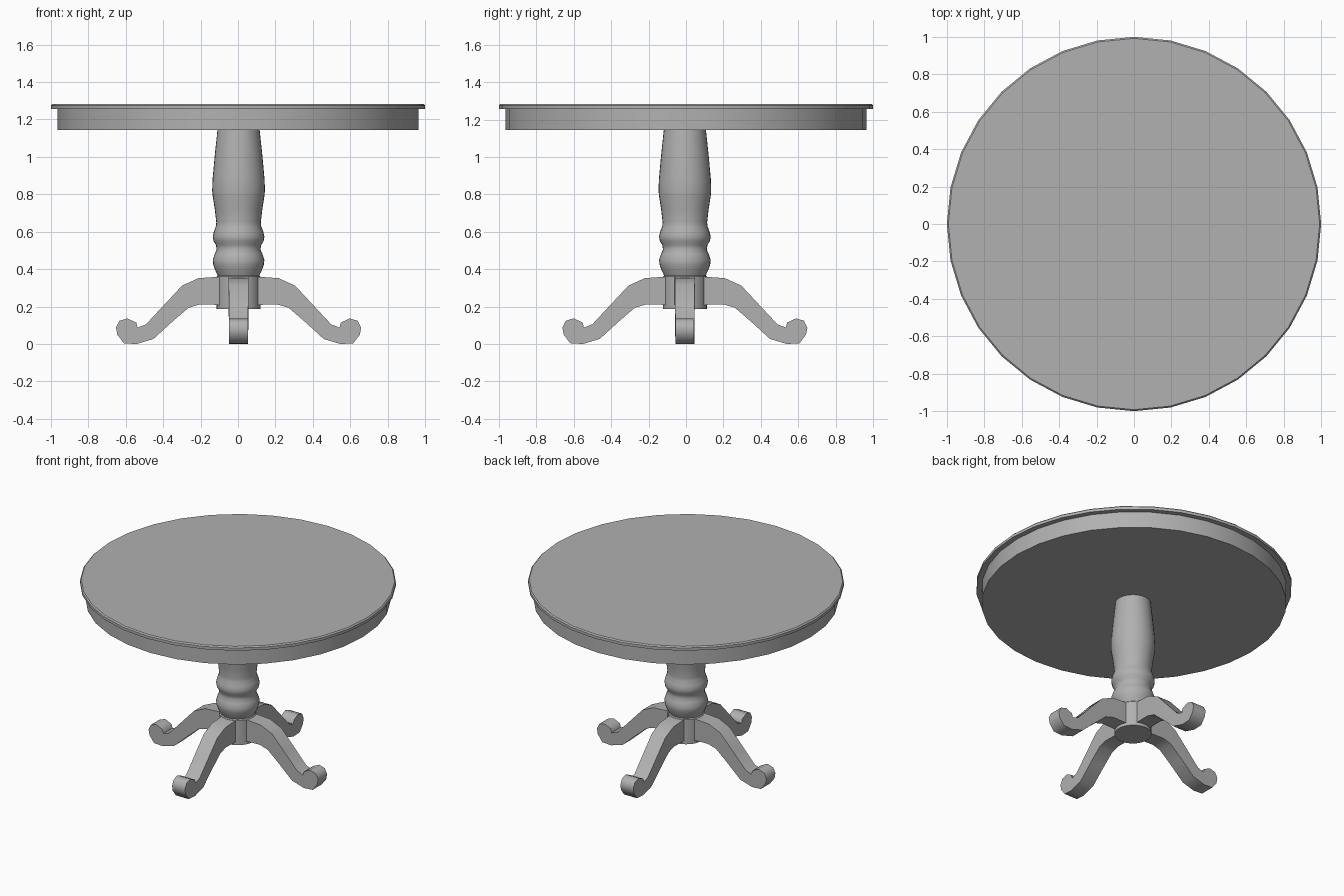
import bpy, bmesh
from math import cos, sin, pi, radians

if "Cube" in bpy.data.objects:
    bpy.data.objects.remove(bpy.data.objects["Cube"])

# Dark grey finish shared by all parts
GREY = bpy.data.materials.new("dark_grey")
GREY.diffuse_color = (0.44, 0.44, 0.44, 1)
GREY.use_nodes = True
GREY.node_tree.nodes["Principled BSDF"].inputs["Base Color"].default_value = GREY.diffuse_color
BASE = (0.003, -0.006, 0)  # pedestal sits very slightly off centre


def finish(name, bm, angle, offset):
    bmesh.ops.recalc_face_normals(bm, faces=bm.faces)
    bmesh.ops.translate(bm, verts=bm.verts, vec=offset)
    me = bpy.data.meshes.new(name)
    bm.to_mesh(me)
    bm.free()
    me.materials.append(GREY)
    ob = bpy.data.objects.new(name, me)
    bpy.context.collection.objects.link(ob)
    bpy.ops.object.select_all(action='DESELECT')
    ob.select_set(True)
    bpy.context.view_layer.objects.active = ob
    bpy.ops.object.shade_smooth_by_angle(angle=radians(angle))
    return ob


def lathe(name, profile, offset=(0, 0, 0), sides=32):
    """Revolve (radius, z) points around z and cap both ends."""
    bm = bmesh.new()
    rings = [[bm.verts.new((r * cos(2 * pi * i / sides), r * sin(2 * pi * i / sides), z))
              for i in range(sides)] for r, z in profile]
    for a, b in zip(rings, rings[1:]):
        for i in range(sides):
            j = (i + 1) % sides
            bm.faces.new((a[i], a[j], b[j], b[i]))
    bm.faces.new(rings[0][::-1])
    bm.faces.new(rings[-1])
    return finish(name, bm, 35, offset)


def leg(name, outline, turn):
    """Side outline (distance, z) given thickness, slightly slimmer at the foot."""
    bm = bmesh.new()
    c, s = cos(turn), sin(turn)
    sides = []
    for sign in (-1, 1):
        ring = []
        for d, z in outline:
            w = sign * (0.055 - 0.008 * d)
            ring.append(bm.verts.new((d * c - w * s, d * s + w * c, z)))
        sides.append(ring)
    a, b = sides
    n = len(outline)
    bm.faces.new(a)
    bm.faces.new(b[::-1])
    for i in range(n):
        j = (i + 1) % n
        bm.faces.new((a[i], b[i], b[j], a[j]))
    return finish(name, bm, 60, BASE)


# Table top: apron below, overhanging rim with eased edge
lathe("table_top", [(0.965, 1.143), (0.965, 1.256), (1.0, 1.256), (1.0, 1.275),
                    (0.992, 1.283)])

# Turned pedestal column
lathe("column", [(0.117, 0.188), (0.117, 0.36), (0.111, 0.366), (0.124, 0.393),
                 (0.135, 0.423), (0.138, 0.45), (0.128, 0.48), (0.117, 0.505),
                 (0.121, 0.53), (0.134, 0.55), (0.138, 0.575), (0.132, 0.60),
                 (0.121, 0.63), (0.119, 0.65), (0.127, 0.72), (0.138, 0.79),
                 (0.141, 0.82), (0.139, 0.88), (0.126, 1.02), (0.112, 1.15)], BASE)

# Four scrolled legs
outline = [(0.06, 0.36), (0.10, 0.36), (0.214, 0.352), (0.302, 0.312), (0.40, 0.207),
           (0.495, 0.105), (0.54, 0.088), (0.547, 0.115), (0.595, 0.137), (0.637, 0.124),
           (0.655, 0.088), (0.648, 0.05), (0.613, 0.004), (0.545, 0.0), (0.455, 0.027),
           (0.353, 0.12), (0.267, 0.194), (0.205, 0.212), (0.06, 0.208)]
for i, side in enumerate(("right", "back", "left", "front")):
    leg(side + "_leg", outline, i * pi / 2)
